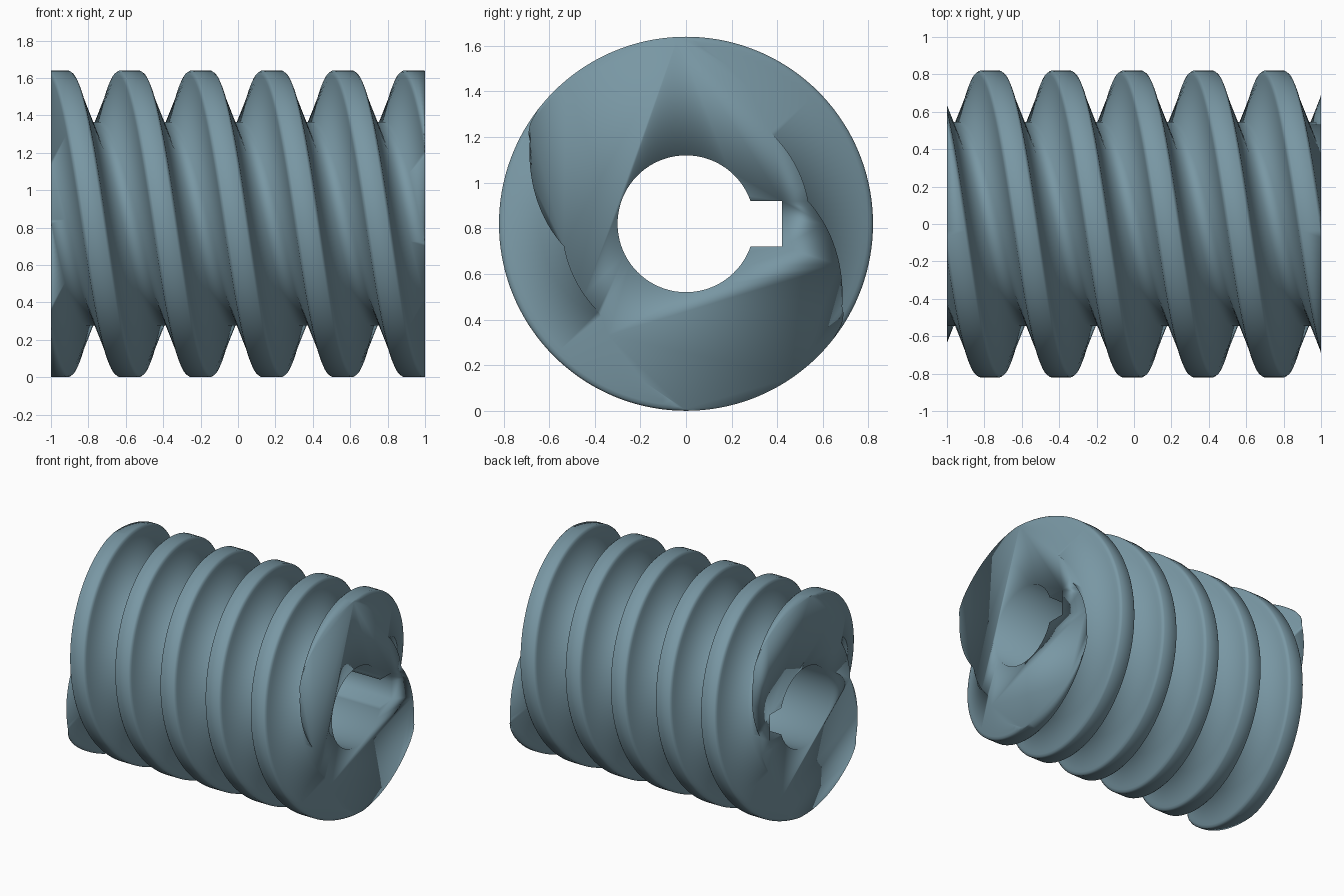
import bpy, bmesh
from math import sin, cos, pi, asin

if "Cube" in bpy.data.objects:
    bpy.data.objects.remove(bpy.data.objects["Cube"])

RADIUS, ROOT = 0.82, 0.545      # crest and root radius, axis at z = RADIUS
PITCH, STARTS = 0.38, 2         # two-start thread
LEAD = PITCH * STARTS
STEPS = 144                     # segments round the worm
BORE, KEY_DEPTH, KEY_HALF = 0.30, 0.42, 0.10

# One tooth in section: (offset along x, radius)
half = [(0.152, ROOT), (0.071, 0.775), (0.067, 0.797), (0.061, 0.812), (0.050, RADIUS)]
tooth = [(-x, r) for x, r in half] + [(x, r) for x, r in reversed(half)]


def new_object(name, bm):
    bmesh.ops.recalc_face_normals(bm, faces=bm.faces)
    mesh = bpy.data.meshes.new(name)
    bm.to_mesh(mesh)
    bm.free()
    obj = bpy.data.objects.new(name, mesh)
    bpy.context.collection.objects.link(obj)
    return obj


# Helical thread surface, longer than needed
bm = bmesh.new()
columns = [(-0.2 + k * PITCH + x, r) for k in range(-6, 8) for x, r in tooth]
rows = []
for i in range(STEPS):
    a = 2 * pi * i / STEPS
    rows.append([bm.verts.new((x + LEAD * i / STEPS, -r * sin(a), RADIUS + r * cos(a)))
                 for x, r in columns])
shift = STARTS * len(tooth)
for i in range(STEPS):
    last = i == STEPS - 1
    a, b = rows[i], rows[0] if last else rows[i + 1]
    s = shift if last else 0    # one turn moves on by the lead
    for j in range(len(columns) - 1 - s):
        bm.faces.new((a[j], a[j + 1], b[j + 1 + s], b[j + s]))

# Trim both ends flat and cap them
for side in (-1, 1):
    cut = bmesh.ops.bisect_plane(bm, geom=bm.verts[:] + bm.edges[:] + bm.faces[:],
                                 dist=1e-6, plane_co=(side, 0, 0),
                                 plane_no=(side, 0, 0), clear_outer=True)
    rim = [e for e in cut["geom_cut"] if isinstance(e, bmesh.types.BMEdge)]
    bmesh.ops.edgeloop_fill(bm, edges=rim)
worm = new_object("worm_thread", bm)

# Bore with keyway on the +y side
bm = bmesh.new()
start = asin(KEY_HALF / BORE)
n = 72
section = [(BORE * cos(start + (2 * pi - 2 * start) * i / n),
            BORE * sin(start + (2 * pi - 2 * start) * i / n)) for i in range(n + 1)]
section += [(KEY_DEPTH, -KEY_HALF), (KEY_DEPTH, KEY_HALF)]
face = bm.faces.new([bm.verts.new((-1.3, y, RADIUS + z)) for y, z in section])
ext = bmesh.ops.extrude_face_region(bm, geom=[face], use_keep_orig=True)
bmesh.ops.translate(bm, vec=(2.6, 0, 0),
                    verts=[v for v in ext["geom"] if isinstance(v, bmesh.types.BMVert)])
cutter = new_object("bore_cutter", bm)
cutter.hide_render = True

mod = worm.modifiers.new("bore", "BOOLEAN")
mod.operation = "DIFFERENCE"
mod.solver = "EXACT"
mod.object = cutter
bpy.context.view_layer.objects.active = worm
worm.select_set(True)
bpy.ops.object.modifier_apply(modifier=mod.name)
bpy.data.objects.remove(cutter)

# Soft shading all over, blue-grey steel
bpy.ops.object.shade_smooth()
steel = bpy.data.materials.new("blue_grey_steel")
steel.diffuse_color = (0.19, 0.31, 0.37, 1)
steel.use_nodes = True
steel.node_tree.nodes["Principled BSDF"].inputs["Base Color"].default_value = steel.diffuse_color
worm.data.materials.clear()
worm.data.materials.append(steel)
